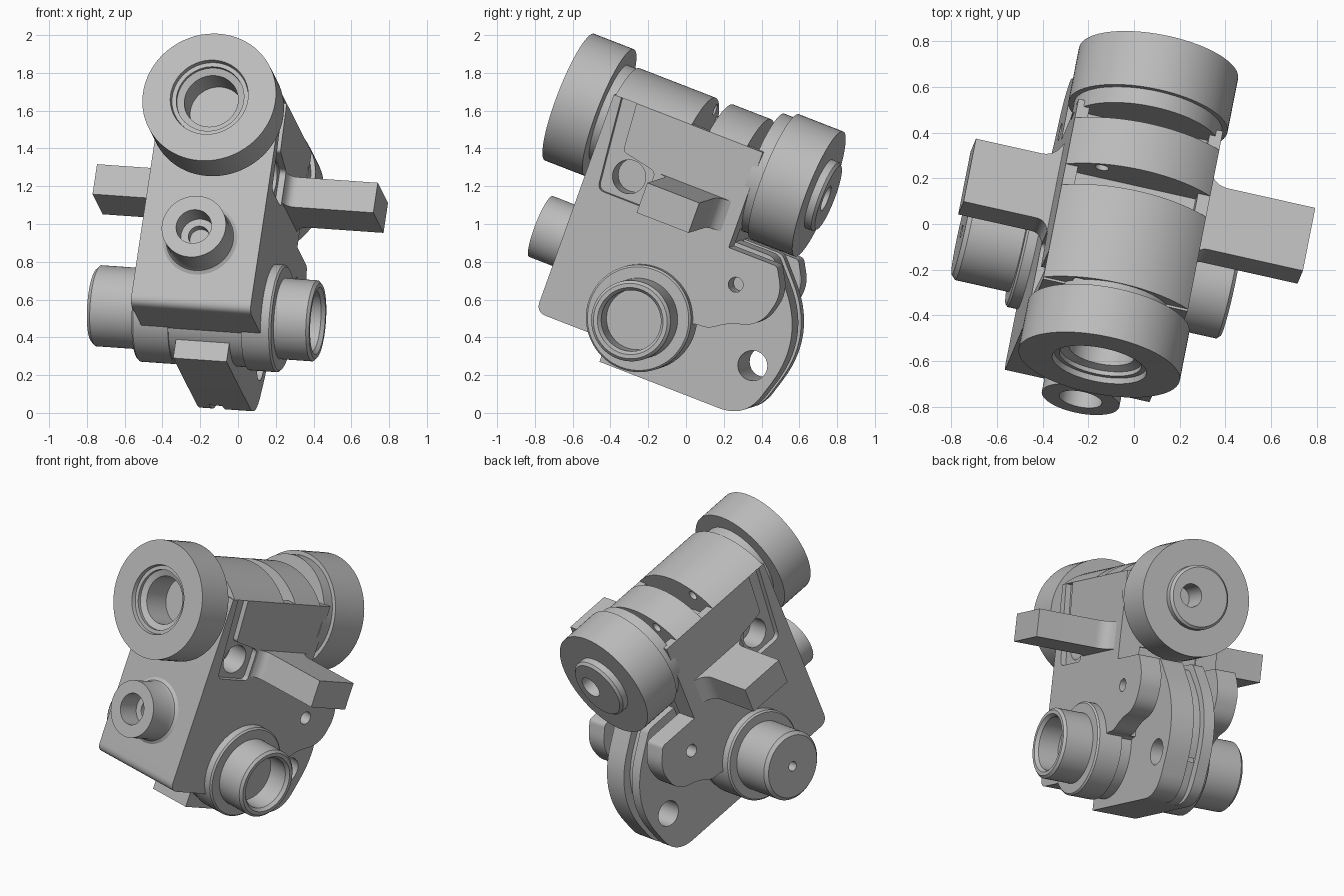
import bpy, bmesh, math
from mathutils import Matrix, Vector

cube = bpy.data.objects.get("Cube")
if cube:
    bpy.data.objects.remove(cube)

# Tilted local frame: across, along the barrel, up
along = Vector((0.18, 0.915, -0.355)).normalized()
across = along.cross(Vector((0.14, 0.335, 0.93))).normalized()
up = across.cross(along)
FRAME = Matrix((across, along, up)).transposed().to_4x4()
FRAME.translation = Vector((-0.01, 0, 1)) - 0.05 * across

grey = bpy.data.materials.new("light_grey")
grey.use_nodes = True
grey.diffuse_color = (0.5, 0.5, 0.5, 1)
grey.node_tree.nodes["Principled BSDF"].inputs["Base Color"].default_value = (0.5, 0.5, 0.5, 1)


def place(axis, p, q, t):
    return {"c": (t, p, q), "l": (p, t, q), "u": (p, q, t)}[axis]


def shade(mesh):
    for f in mesh.polygons:
        f.use_smooth = True
    mesh.set_sharp_from_angle(angle=math.radians(30))


def finish(name, bm):
    bmesh.ops.remove_doubles(bm, verts=bm.verts, dist=1e-5)
    bmesh.ops.recalc_face_normals(bm, faces=bm.faces)
    mesh = bpy.data.meshes.new(name)
    bm.to_mesh(mesh)
    bm.free()
    mesh.materials.append(grey)
    shade(mesh)
    ob = bpy.data.objects.new(name, mesh)
    bpy.context.collection.objects.link(ob)
    ob.matrix_world = FRAME
    return ob


def rounded(corners, steps=10):
    """Outline with curved corners; each corner is (x, y, radius)."""
    out = []
    n = len(corners)
    for i, (x, y, r) in enumerate(corners):
        p = Vector((x, y))
        if r == 0:
            out.append(p)
            continue
        a = p + (Vector(corners[i - 1][:2]) - p).normalized() * r
        b = p + (Vector(corners[(i + 1) % n][:2]) - p).normalized() * r
        for k in range(steps + 1):
            t = k / steps
            out.append(a * (1 - t) ** 2 + p * 2 * t * (1 - t) + b * t * t)
    return out


def prism(name, pts, axis, lo, hi):
    bm = bmesh.new()
    a, b = [[bm.verts.new(place(axis, p[0], p[1], t)) for p in pts] for t in (lo, hi)]
    bm.faces.new(a)
    bm.faces.new(b)
    for i in range(len(pts)):
        bm.faces.new((a[i - 1], a[i], b[i], b[i - 1]))
    return finish(name, bm)


def box(name, c, l, u):
    return prism(name, [(c[0], l[0]), (c[1], l[0]), (c[1], l[1]), (c[0], l[1])], "u", *u)


def lathe(name, profile, axis, centre, steps=72):
    """Turned part; the profile is a closed list of (radius, axial position)."""
    bm = bmesh.new()
    rings = []
    for r, t in profile:
        if r == 0:
            rings.append([bm.verts.new(place(axis, *centre, t))] * steps)
            continue
        angles = [math.tau * k / steps for k in range(steps)]
        rings.append([bm.verts.new(place(axis, centre[0] + r * math.cos(a),
                                         centre[1] + r * math.sin(a), t)) for a in angles])
    for i in range(len(rings)):
        p, q = rings[i - 1], rings[i]
        for k in range(steps):
            face = list(dict.fromkeys((p[k - 1], p[k], q[k], q[k - 1])))
            if len(face) > 2:
                bm.faces.new(face)
    return finish(name, bm)


def rod(name, axis, centre, r, lo, hi):
    return lathe(name, [(0, lo), (r, lo), (r, hi), (0, hi)], axis, centre)


def cut(ob, cutters):
    for c in cutters:
        c.hide_render = True
        m = ob.modifiers.new("cut", "BOOLEAN")
        m.operation, m.solver, m.object = "DIFFERENCE", "EXACT", c
    bpy.context.view_layer.update()
    dg = bpy.context.evaluated_depsgraph_get()
    mesh = bpy.data.meshes.new_from_object(ob.evaluated_get(dg))
    ob.modifiers.clear()
    ob.data = mesh
    shade(mesh)
    for c in cutters:
        bpy.data.objects.remove(c)


W = 0.325        # body half width
AXIS = (0, 0.4)  # barrel axis
PIVOT = (-0.01, -0.517)

# Main body with rear ears, side recesses and top pockets
body = prism("body", rounded([(-0.55, 0.545, 0), (-0.55, -0.69, 0.06), (-0.02, -0.69, 0),
                              (0.2, -0.5, 0), (0.27, -0.44, 0.03), (0.35, -0.44, 0.04),
                              (0.45, -0.37, 0.06), (0.61, -0.33, 0.1), (0.665, -0.13, 0.08),
                              (0.59, 0.005, 0.02), (0.31, 0.005, 0), (0.31, 0.545, 0)]), "c", -W, W)
cutters = [box("cutter", (-0.27, 0.27), (-0.1, 0), (0.47, 0.7)),
           box("cutter", (-0.27, 0.27), (0.22, 0.306), (0.47, 0.7)),
           box("cutter", (-0.19, 0.19), (0.3, 0.9), (-0.6, 0.1)),
           rod("cutter", "c", (0.413, -0.167), 0.04, -0.5, 0.5)]
for s in (-1, 1):
    depth = sorted((s * (W - 0.035), s * (W + 0.1)))
    outline = rounded([(-0.52, 0.7, 0), (-0.48, 0.25, 0.02), (-0.46, 0.04, 0.04),
                       (-0.2, 0.04, 0.03), (-0.2, 0.24, 0.03), (-0.4, 0.28, 0.02), (-0.43, 0.7, 0)])
    cutters.append(prism("cutter", outline, "c", *depth))
    cutters.append(rod("cutter", "c", (-0.33, 0.16), 0.09, *sorted((s * 0.15, s * 0.5))))
cut(body, cutters)

# Curved crown in two sections, drilled lengthwise
R = 0.471
half = math.asin(W / R)
arc = [(R * math.sin(half * k / 16), 0.675 - R + R * math.cos(half * k / 16))
       for k in range(-16, 17)]
for name, lo, hi in (("front_crown", -0.54, -0.1), ("rear_crown", 0, 0.22)):
    crown = prism(name, arc, "l", lo, hi)
    cut(crown, [rod("cutter", "l", (-0.17, 0.595), 0.03, -0.7, 0.4)])

# Barrel end discs
lathe("front_disc", [(0, -0.53), (0.27, -0.53), (0.27, -0.6), (0.36, -0.6), (0.36, -0.83),
                     (0.21, -0.83), (0.205, -0.805), (0.182, -0.805), (0.182, -0.785),
                     (0.145, -0.77), (0.145, -0.6), (0, -0.6)], "l", AXIS)
rear_disc = lathe("rear_disc", [(0, 0.28), (0.33, 0.28), (0.33, 0.355), (0.355, 0.355),
                                (0.355, 0.61), (0.195, 0.61), (0.195, 0.65), (0.18, 0.665),
                                (0, 0.665)], "l", AXIS)
cut(rear_disc, [rod("cutter", "l", (0.06, 0.4), 0.07, 0.5, 0.8)])

# Front boss with a stepped bore
lathe("front_boss", [(0, -0.5), (0.21, -0.5), (0.2, -0.55), (0.182, -0.562), (0.173, -0.585),
                     (0.173, -0.74), (0.095, -0.74), (0.095, -0.6), (0.055, -0.6),
                     (0.055, -0.53), (0, -0.53)], "l", (0, -0.3))

# Side pivots on a full-width barrel: open tube on the left, capped on the right
rod("pivot_barrel", "c", PIVOT, 0.27, -0.25, 0.25)
lathe("left_pivot", [(0, 0.22), (0.285, 0.22), (0.285, 0.37), (0.275, 0.38), (0.215, 0.38),
                     (0.215, 0.555), (0.2, 0.57), (0.178, 0.57), (0.162, 0.55), (0.162, 0.42),
                     (0, 0.42)], "c", PIVOT)
lathe("right_pivot", [(0, -0.18), (0.28, -0.18), (0.28, -0.37), (0.27, -0.38), (0.215, -0.38),
                      (0.215, -0.62), (0.195, -0.64), (0.03, -0.64), (0.03, -0.55), (0, -0.55)],
      "c", PIVOT)

# Square side arms with flared roots
for name, s, end, shift, base in (("left_arm", 1, 0.81, 0, 0.07), ("right_arm", -1, 0.71, -0.025, 0.055)):
    plan = rounded([(0.2, -0.18, 0), (0.325, -0.18, 0), (0.345, -0.13, 0.04), (end, -0.13, 0),
                    (end, 0.17, 0), (0.36, 0.17, 0.06), (0.325, 0.24, 0), (0.2, 0.24, 0)])
    prism(name, [(s * p.x, p.y + shift) for p in plan], "u", base, base + 0.17)

# Lower lug: two rounded plates with a groove round the rear edge
lug = rounded([(-0.17, -0.84, 0), (0.67, -0.84, 0.15), (0.83, -0.33, 0.3), (0.52, 0.02, 0.03),
               (-0.17, 0.02, 0)], 14)
core = rounded([(-0.17, -0.84, 0), (0.6, -0.84, 0.12), (0.78, -0.33, 0.3), (0.48, -0.01, 0.03),
                (-0.17, -0.01, 0)], 14)
for name, pts, lo, hi in (("lug_plate_left", lug, 0, 0.15), ("lug_core", core, -0.07, 0),
                          ("lug_plate_right", lug, -0.14, -0.07)):
    plate = prism(name, pts, "c", lo, hi)
    cut(plate, [rod("cutter", "c", (0.613, -0.563), 0.08, -0.5, 0.5)])
